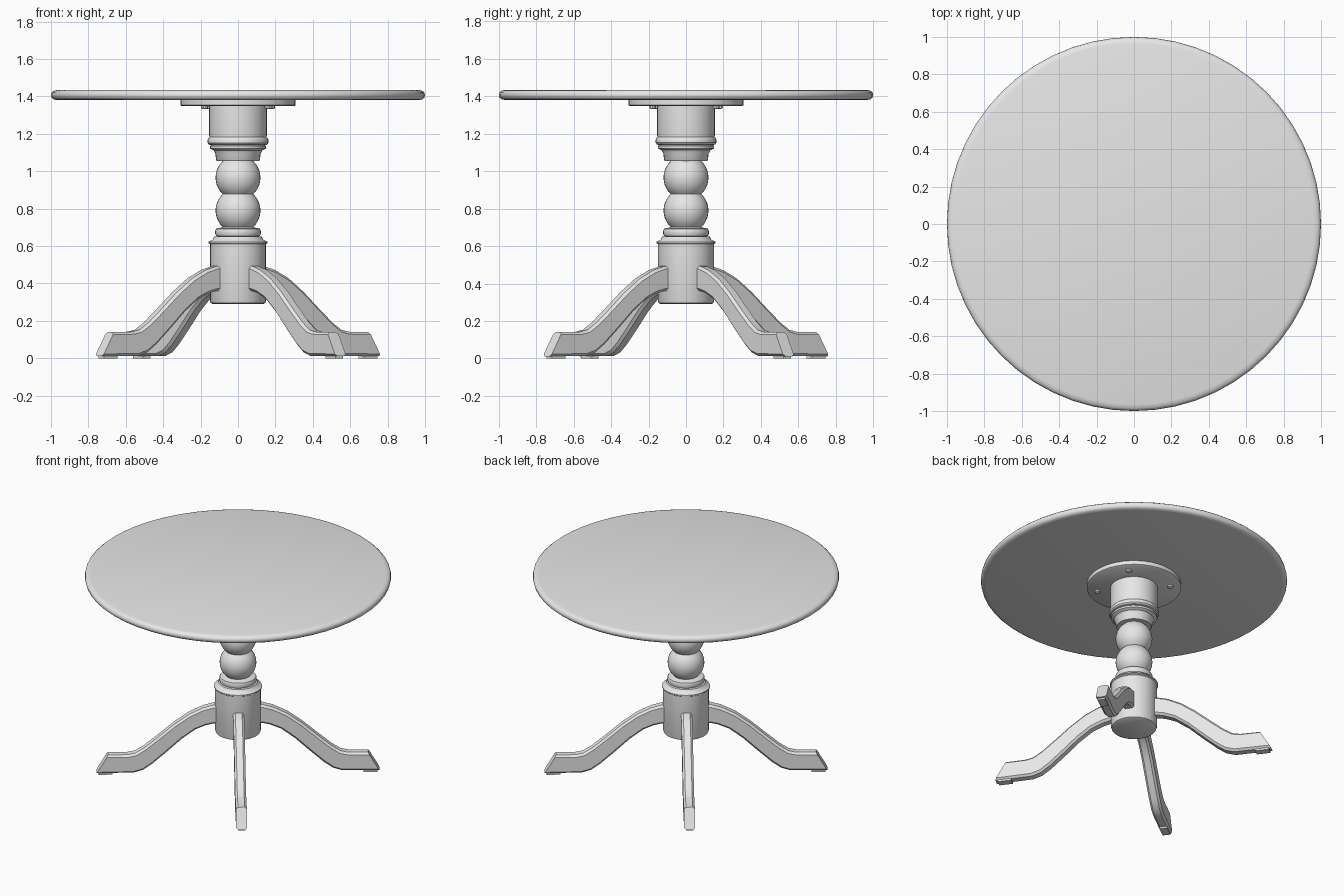
import bpy, bmesh, math
from mathutils import Vector

if "Cube" in bpy.data.objects:
    bpy.data.objects.remove(bpy.data.objects["Cube"])

grey = bpy.data.materials.new("light grey")
grey.diffuse_color = (0.8, 0.8, 0.8, 1)
grey.use_nodes = True
grey.node_tree.nodes["Principled BSDF"].inputs["Base Color"].default_value = grey.diffuse_color


def finish(bm, name, angle=35):
    """Turn a bmesh into a named, smooth-shaded object."""
    bmesh.ops.recalc_face_normals(bm, faces=bm.faces)
    mesh = bpy.data.meshes.new(name)
    bm.to_mesh(mesh)
    bm.free()
    mesh.materials.append(grey)
    ob = bpy.data.objects.new(name, mesh)
    bpy.context.collection.objects.link(ob)
    bpy.ops.object.select_all(action='DESELECT')
    ob.select_set(True)
    bpy.context.view_layer.objects.active = ob
    bpy.ops.object.shade_smooth_by_angle(angle=math.radians(angle))
    return ob


def loft(bm, rings):
    """Skin closed rings of points and cap both ends."""
    loops = [[bm.verts.new(p) for p in ring] for ring in rings]
    n = len(loops[0])
    for a, b in zip(loops, loops[1:]):
        for i in range(n):
            j = (i + 1) % n
            bm.faces.new((a[i], a[j], b[j], b[i]))
    bm.faces.new(loops[0][::-1])
    bm.faces.new(loops[-1])


def lathe(name, profile, sides=32, centre=(0, 0)):
    bm = bmesh.new()
    steps = [2 * math.pi * i / sides for i in range(sides)]
    loft(bm, [[(centre[0] + r * math.cos(a), centre[1] + r * math.sin(a), z)
               for a in steps] for r, z in profile])
    return finish(bm, name)


def ball(z0, z1, radius, steps=10):
    """Profile points of a sphere cut flat at z0 and z1."""
    mid, half = (z0 + z1) / 2, (z1 - z0) / 2
    lim = math.asin(half / radius)
    angles = [-lim + 2 * lim * i / steps for i in range(steps + 1)]
    return [(radius * math.cos(a), mid + radius * math.sin(a)) for a in angles]


# Round top with a rounded rim
lathe("table_top", [(0.965, 1.38), (0.985, 1.384), (0.996, 1.393), (1.0, 1.407),
                    (0.997, 1.42), (0.986, 1.43), (0.965, 1.435)], 56)

# Mounting plate and its screws
lathe("mounting_plate", [(0.30, 1.348), (0.308, 1.353), (0.308, 1.381)], 40)
for k in range(4):
    a = math.radians(42 + 90 * k)
    lathe("plate_screw", [(0.010, 1.332), (0.018, 1.336), (0.02, 1.349)], 10,
          (0.24 * math.cos(a), 0.24 * math.sin(a)))

# Turned column
lathe("lower_block", [(0.135, 0.29), (0.146, 0.296), (0.15, 0.307), (0.15, 0.61),
                      (0.157, 0.615), (0.157, 0.623), (0.135, 0.635), (0.127, 0.65),
                      (0.11, 0.653)])
lathe("lower_collar", [(0.108, 0.65), (0.118, 0.655), (0.122, 0.667), (0.122, 0.68),
                       (0.118, 0.692), (0.105, 0.697)])
lathe("lower_ball", [(0.105, 0.694)] + ball(0.702, 0.878, 0.12))
lathe("upper_ball", ball(0.876, 1.056, 0.12))
lathe("upper_collar", [(0.113, 1.055), (0.117, 1.06), (0.121, 1.095), (0.13, 1.112),
                       (0.15, 1.122), (0.15, 1.135), (0.143, 1.14)])
lathe("upper_block", [(0.143, 1.139), (0.156, 1.143), (0.163, 1.152), (0.163, 1.168),
                      (0.157, 1.178), (0.153, 1.182), (0.155, 1.2), (0.155, 1.349)])

# Leg outline: radius and height along the upper and lower edges
upper = [(0.09, 0.495), (0.16, 0.492), (0.23, 0.472), (0.32, 0.428), (0.42, 0.355),
         (0.52, 0.268), (0.61, 0.192), (0.67, 0.153), (0.72, 0.142), (0.85, 0.14)]
lower = [(0.09, 0.36), (0.16, 0.36), (0.21, 0.348), (0.28, 0.318), (0.37, 0.25),
         (0.46, 0.165), (0.56, 0.075), (0.62, 0.032), (0.68, 0.013), (0.925, 0.011)]
HALF, CUT = 0.036, 0.014


def leg_ring(top, bottom, out, side):
    """Chamfered rectangular section between two outline points."""
    t = Vector((out.x * top[0], out.y * top[0], top[1]))
    b = Vector((out.x * bottom[0], out.y * bottom[0], bottom[1]))
    up = (t - b).normalized() * CUT
    s, n = side * HALF, side * (HALF - CUT)
    return [b + n, b + s + up, t + s - up, t + n, t - n, t - s - up, b - s + up, b - n]


# Four splayed legs with a pad under each foot
for k in range(4):
    a = math.radians(36.5 + 90 * k)
    out = Vector((math.cos(a), math.sin(a), 0))
    side = Vector((-out.y, out.x, 0))
    bm = bmesh.new()
    loft(bm, [leg_ring(t, b, out, side) for t, b in zip(upper, lower)])
    finish(bm, "leg", 32)
    bm = bmesh.new()
    loft(bm, [[out * r + side * w + Vector((0, 0, z))
               for r, w in ((0.82, -0.025), (0.91, -0.025), (0.91, 0.025), (0.82, 0.025))]
              for z in (0, 0.013)])
    finish(bm, "foot_pad")
